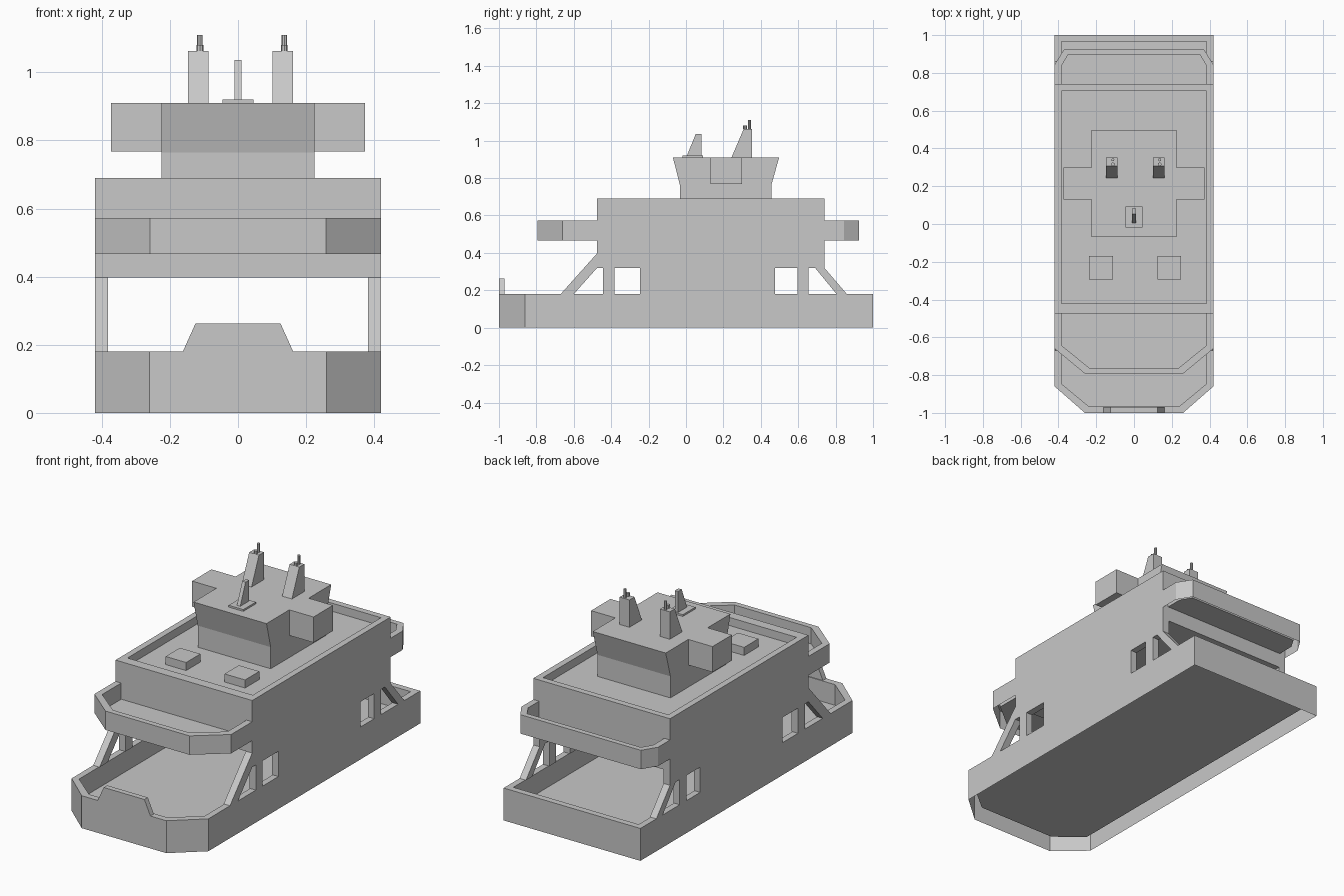
import bpy
import bmesh
from mathutils import Vector

default_cube = bpy.data.objects.get("Cube")
if default_cube:
    bpy.data.objects.remove(default_cube, do_unlink=True)

# Single painted-steel colour
GREY = (0.58, 0.58, 0.58, 1.0)
paint = bpy.data.materials.new("grey paint")
paint.use_nodes = True
paint.diffuse_color = GREY
paint.node_tree.nodes["Principled BSDF"].inputs["Base Color"].default_value = GREY


def finish(name, bm):
    """Turn a bmesh into a named, flat-shaded object."""
    bmesh.ops.recalc_face_normals(bm, faces=bm.faces)
    mesh = bpy.data.meshes.new(name)
    bm.to_mesh(mesh)
    bm.free()
    mesh.materials.append(paint)
    obj = bpy.data.objects.new(name, mesh)
    bpy.context.collection.objects.link(obj)
    return obj


def extrude_profile(name, profile, axis, start, end):
    """Extrude a 2D profile along axis: X takes (y, z), Y takes (x, z)."""
    bm = bmesh.new()
    if axis == "X":
        points = [(start, a, b) for a, b in profile]
        offset = Vector((end - start, 0, 0))
    else:
        points = [(a, start, b) for a, b in profile]
        offset = Vector((0, end - start, 0))
    face = bm.faces.new([bm.verts.new(p) for p in points])
    result = bmesh.ops.extrude_face_region(bm, geom=[face], use_keep_orig=True)
    moved = [v for v in result["geom"] if isinstance(v, bmesh.types.BMVert)]
    bmesh.ops.translate(bm, verts=moved, vec=offset)
    return finish(name, bm)


def box(name, x0, x1, y0, y1, z0, z1):
    profile = [(y0, z0), (y1, z0), (y1, z1), (y0, z1)]
    return extrude_profile(name, profile, "X", x0, x1)


def mirrored(half):
    """Complete an outline given for the +x half, listed from the far end."""
    return half + [(-x, y) for x, y in reversed(half)]


def walled_deck(name, outer, inner, bottom, floor, top, closed=True, underside=False):
    """Outer skin, flat rim and recessed deck, from two matching outlines."""
    bm = bmesh.new()

    def ring(outline, z):
        return [bm.verts.new((x, y, z)) for x, y in outline]

    rings = [ring(outer, bottom), ring(outer, top), ring(inner, top), ring(inner, floor)]
    count = len(outer)
    for low, high in zip(rings, rings[1:]):
        for i in range(count if closed else count - 1):
            j = (i + 1) % count
            bm.faces.new((low[i], low[j], high[j], high[i]))
    bm.faces.new(rings[-1])
    if underside:
        bm.faces.new(list(reversed(rings[0])))
    return finish(name, bm)


def pipe(name, x, y, radius, z0, z1):
    bm = bmesh.new()
    bmesh.ops.create_cone(bm, cap_ends=True, segments=8, radius1=radius,
                          radius2=radius, depth=z1 - z0)
    bmesh.ops.translate(bm, verts=bm.verts, vec=(x, y, (z0 + z1) / 2))
    return finish(name, bm)


SIDE, INNER = 0.42, 0.385
RAIL, CEILING, ROOF, ROOF_DECK = 0.18, 0.398, 0.69, 0.645
FRONT, BACK = -0.475, 0.74
CABIN_TOP = 0.91
BALCONY_BOTTOM, BALCONY_FLOOR, BALCONY_TOP = 0.467, 0.482, 0.572

# Hull, open underneath, with the car deck sunk inside
walled_deck("hull",
            mirrored([(SIDE, 1), (SIDE, -0.86), (0.26, -1)]),
            mirrored([(INNER, 0.965), (INNER, -0.845), (0.24, -0.965)]),
            0, 0.065, RAIL)

# Raised bow gate
extrude_profile("bow_gate", [(-0.162, RAIL), (0.162, RAIL), (0.125, 0.262), (-0.125, 0.262)],
                "Y", -1, -0.97)

# Side walls with square ports and slanted struts
LINTEL = 0.32
side_profile = [
    (-0.67, RAIL), (FRONT, CEILING), (BACK, CEILING), (BACK, LINTEL), (0.86, RAIL),
    (0.805, RAIL), (0.69, LINTEL), (0.655, LINTEL), (0.655, RAIL),
    (0.595, RAIL), (0.595, LINTEL), (0.475, LINTEL), (0.475, RAIL),
    (-0.245, RAIL), (-0.245, LINTEL), (-0.383, LINTEL), (-0.383, RAIL),
    (-0.443, RAIL), (-0.443, LINTEL), (FRONT, LINTEL), (-0.60, RAIL),
]
for label, sign in (("left", 1), ("right", -1)):
    extrude_profile(label + "_side_wall", side_profile, "X", sign * 0.381, sign * SIDE)

# Upper house with parapet and roof deck
walled_deck("upper_house",
            mirrored([(SIDE, BACK), (SIDE, FRONT)]),
            mirrored([(INNER, 0.705), (INNER, -0.42)]),
            CEILING, ROOF_DECK, ROOF, underside=True)

# Balconies at both ends
walled_deck("front_balcony",
            mirrored([(SIDE, FRONT), (SIDE, -0.66), (0.258, -0.794)]),
            mirrored([(INNER, FRONT), (INNER, -0.642), (0.235, -0.763)]),
            BALCONY_BOTTOM, BALCONY_FLOOR, BALCONY_TOP, closed=False)
walled_deck("back_balcony",
            mirrored([(SIDE, BACK), (SIDE, 0.845), (0.37, 0.925)]),
            mirrored([(INNER, BACK), (INNER, 0.835), (0.35, 0.895)]),
            BALCONY_BOTTOM, BALCONY_FLOOR, BALCONY_TOP, closed=False)

# Bridge cabin with flared ends and wings
extrude_profile("bridge_cabin",
                [(-0.033, ROOF_DECK), (0.457, ROOF_DECK), (0.457, 0.765),
                 (0.498, CABIN_TOP), (-0.07, CABIN_TOP), (-0.033, 0.765)],
                "X", -0.224, 0.224)
for label, sign in (("left", 1), ("right", -1)):
    box(label + "_bridge_wing", sign * 0.224, sign * 0.373, 0.13, 0.30, 0.768, CABIN_TOP)

# Funnels with exhaust pipes, and roof hatches
for label, funnel_x, hatch_x in (("left", 0.131, 0.187), ("right", -0.117, -0.175)):
    extrude_profile(label + "_funnel",
                    [(0.243, CABIN_TOP), (0.352, CABIN_TOP), (0.352, 1.062), (0.308, 1.062)],
                    "X", funnel_x - 0.03, funnel_x + 0.03)
    pipe(label + "_tall_pipe", funnel_x + 0.005, 0.34, 0.008, 1.062, 1.11)
    pipe(label + "_short_pipe", funnel_x + 0.005, 0.316, 0.01, 1.062, 1.08)
    box(label + "_roof_hatch", hatch_x - 0.063, hatch_x + 0.063,
        -0.295, -0.17, ROOF_DECK, ROOF)

# Mast on its plate
box("mast_plate", -0.045, 0.045, -0.018, 0.092, CABIN_TOP, 0.92)
extrude_profile("mast", [(0.005, 0.92), (0.083, 0.92), (0.083, 1.036), (0.052, 1.036)],
                "X", -0.01, 0.01)
